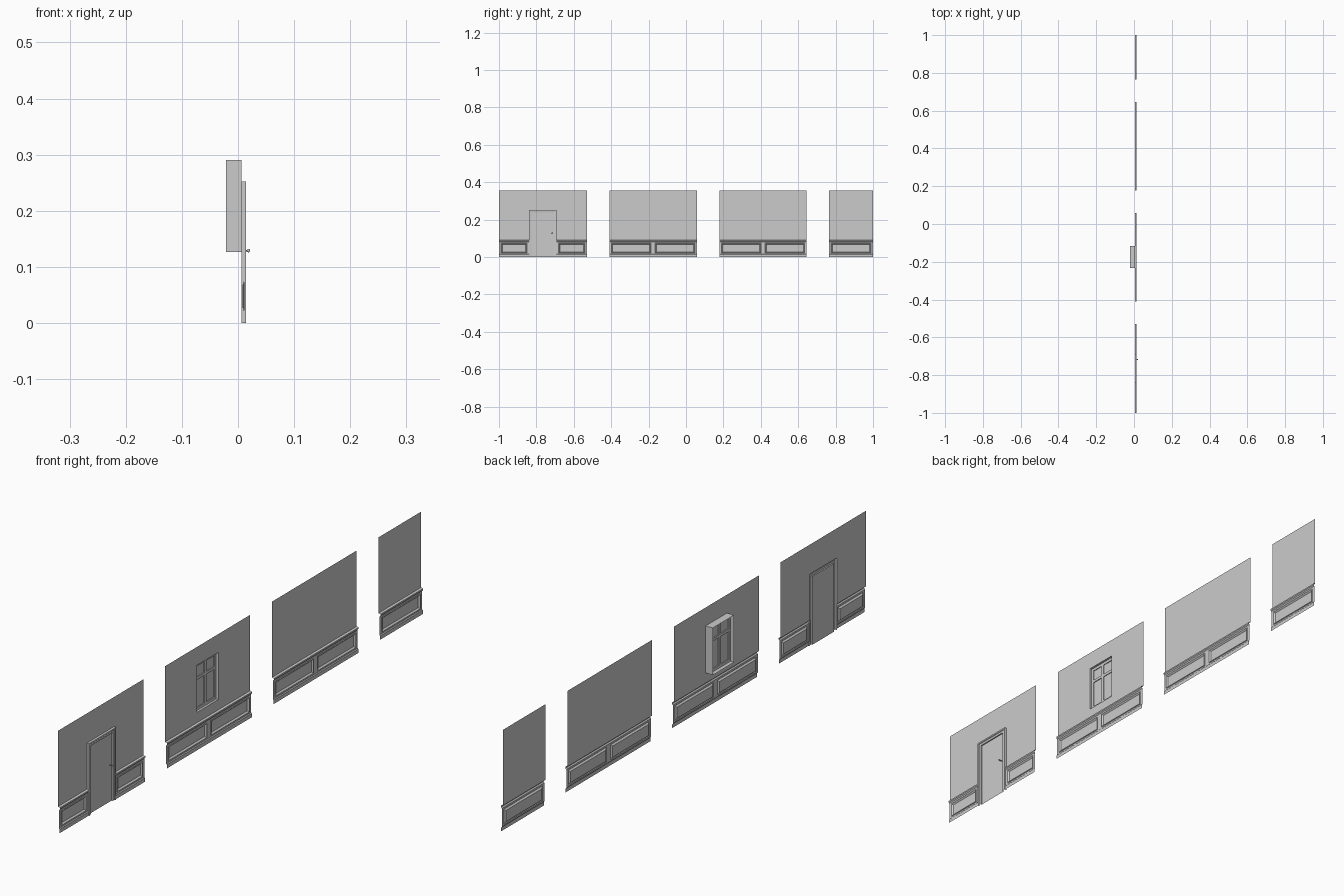
import bpy, bmesh
from mathutils import Matrix, Vector

if "Cube" in bpy.data.objects:
    bpy.data.objects.remove(bpy.data.objects["Cube"])

W = 0.006            # wall plane x
H = 0.355            # wall height
CAP = 0.091          # wainscot height
RAIL = 0.010         # wainscot rail plane x
DOOR = (-0.84, -0.692, 0.252)
WIN = (-0.234, 0.127, -0.117, 0.291)


class Sheet:
    """Collects open sheets and boxes into one named object."""
    def __init__(self, name):
        self.name, self.bm = name, bmesh.new()

    def face(self, *pts):
        self.bm.faces.new([self.bm.verts.new(p) for p in pts])

    def panel(self, r, x):
        y0, z0, y1, z1 = r
        self.face((x, y0, z0), (x, y1, z0), (x, y1, z1), (x, y0, z1))

    def ring(self, a, xa, b, xb):
        def corners(r, x):
            return [(x, r[0], r[1]), (x, r[2], r[1]), (x, r[2], r[3]), (x, r[0], r[3])]
        p, q = corners(a, xa), corners(b, xb)
        for i in range(4):
            j = (i + 1) % 4
            self.face(p[i], p[j], q[j], q[i])

    def strip(self, profile, y0, y1):
        for (xa, za), (xb, zb) in zip(profile, profile[1:]):
            self.face((xa, y0, za), (xa, y1, za), (xb, y1, zb), (xb, y0, zb))

    def box(self, x0, x1, r):
        y0, z0, y1, z1 = r
        m = Matrix.Translation(((x0 + x1) / 2, (y0 + y1) / 2, (z0 + z1) / 2))
        m = m @ Matrix.Diagonal((x1 - x0, y1 - y0, z1 - z0, 1))
        bmesh.ops.create_cube(self.bm, size=1, matrix=m)

    def done(self):
        bmesh.ops.remove_doubles(self.bm, verts=self.bm.verts, dist=1e-5)
        me = bpy.data.meshes.new(self.name)
        self.bm.to_mesh(me)
        self.bm.free()
        ob = bpy.data.objects.new(self.name, me)
        bpy.context.collection.objects.link(ob)
        return ob


def inset(r, d):
    return (r[0] + d, r[1] + d, r[2] - d, r[3] - d)


def wainscot(name, y0, y1, bays):
    s = Sheet(name)
    # baseboard and cap moulding
    s.strip([(0.0125, 0), (0.0125, 0.013), (RAIL, 0.016)], y0, y1)
    s.strip([(RAIL, 0.080), (0.0135, 0.084), (0.0135, 0.089), (W, CAP)], y0, y1)
    # framed panels
    step = (y1 - y0) / bays
    for i in range(bays):
        a, b = y0 + i * step, y0 + (i + 1) * step
        r = (a + 0.011, 0.021, b - 0.011, 0.074)
        s.ring((a, 0.016, b, 0.080), RAIL, r, RAIL)
        s.ring(r, RAIL, inset(r, 0.002), 0.012)
        s.ring(inset(r, 0.002), 0.012, inset(r, 0.007), 0.007)
        s.panel(inset(r, 0.007), 0.007)
    s.done()


# plain walls
for name, y0, y1, bays in (("long_wall", 0.178, 0.645, 2), ("short_wall", 0.765, 1.0, 1)):
    s = Sheet(name)
    s.panel((y0, CAP, y1, H), W)
    s.done()
    wainscot(name + "_wainscot", y0, y1, bays)

# window wall with its opening
s = Sheet("window_wall")
s.ring((-0.41, CAP, 0.058, H), W, WIN, W)
s.done()
wainscot("window_wall_wainscot", -0.41, 0.058, 2)

# deep window reveal
s = Sheet("window_reveal")
s.ring(WIN, W, WIN, -0.0215)
s.done()

# window frame, mullion, transom and panes
s = Sheet("window_frame")
y0, z0, y1, z1 = WIN
f, xb, xf = 0.010, -0.008, -0.002
for r in ((y0, z0, y0 + f, z1), (y1 - f, z0, y1, z1),
          (y0 + f, z0, y1 - f, z0 + f), (y0 + f, z1 - f, y1 - f, z1)):
    s.box(xb, xf, r)
ym, zt = (y0 + y1) / 2, z0 + 0.68 * (z1 - z0)
s.box(xb, xf, (ym - 0.006, z0 + f, ym + 0.006, z1 - f))
s.box(xb, xf, (y0 + f, zt - 0.005, y1 - f, zt + 0.005))
s.done()
s = Sheet("window_panes")
s.panel(inset(WIN, f), -0.005)
s.done()

# door wall around its opening
d0, d1, dz = DOOR
s = Sheet("door_wall")
s.panel((-1.0, CAP, d0, H), W)
s.panel((d1, CAP, -0.53, H), W)
s.panel((d0, dz, d1, H), W)
s.done()
wainscot("door_wall_wainscot_left", -1.0, d0, 1)
wainscot("door_wall_wainscot_right", d1, -0.53, 1)

# door casing: one moulded section mitred round the opening
s = Sheet("door_casing")
section = [(0.0, W), (0.0, 0.0145), (0.005, 0.0145), (0.007, 0.0125),
           (0.014, 0.0115), (0.014, 0.007)]
for (a, xa), (b, xb) in zip(section, section[1:]):
    pa = [(xa, d0 + a, 0), (xa, d0 + a, dz - a), (xa, d1 - a, dz - a), (xa, d1 - a, 0)]
    pb = [(xb, d0 + b, 0), (xb, d0 + b, dz - b), (xb, d1 - b, dz - b), (xb, d1 - b, 0)]
    for i in range(3):
        s.face(pa[i + 1], pa[i], pb[i], pb[i + 1])
s.done()

# door leaf
s = Sheet("door_leaf")
s.panel((d0 + 0.014, 0, d1 - 0.014, dz - 0.014), 0.007)
s.done()

# door knob with neck
s = Sheet("door_knob")
ky, kz = d1 - 0.025, 0.129
bmesh.ops.create_cone(s.bm, cap_ends=True, segments=12, radius1=0.0015, radius2=0.0015, depth=0.010,
                      matrix=Matrix.Translation((0.012, ky, kz)) @ Matrix.Rotation(1.5708, 4, 'Y'))
bmesh.ops.create_uvsphere(s.bm, u_segments=12, v_segments=8, radius=0.003,
                          matrix=Matrix.Translation((0.0185, ky, kz)))
knob = s.done()
for p in knob.data.polygons:
    p.use_smooth = True
